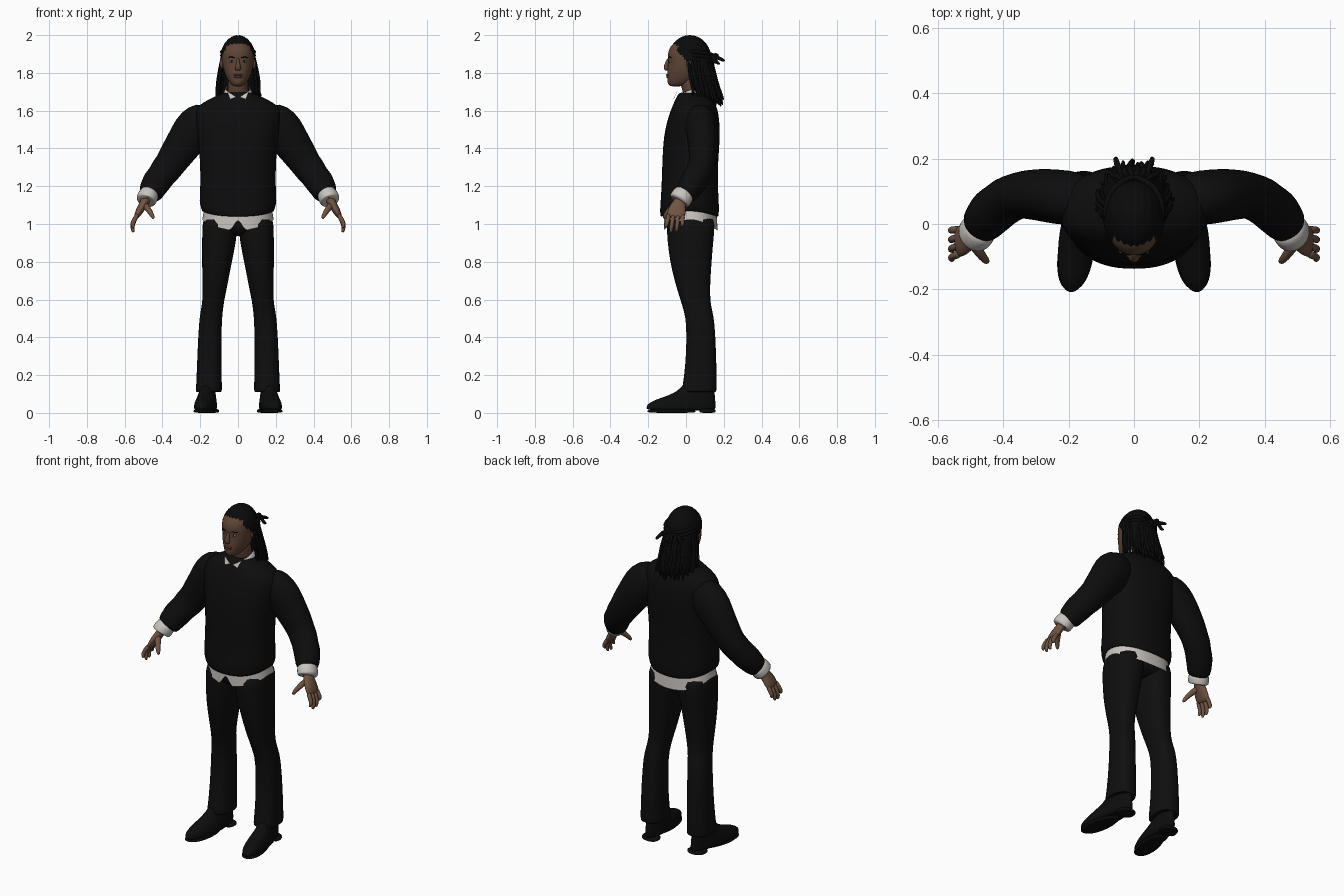
import bpy, bmesh, math, random
from mathutils import Vector

random.seed(4)
TAU = math.tau


def material(name, r, g, b):
    m = bpy.data.materials.new(name)
    m.diffuse_color = (r, g, b, 1)
    return m


KNIT = material("black_knit", 0.004, 0.004, 0.0045)
CLOTH = material("black_trouser_cloth", 0.0045, 0.0045, 0.0045)
LEATHER = material("black_leather", 0.0038, 0.0038, 0.0038)
HAIR = material("black_hair", 0.003, 0.003, 0.003)
WHITE = material("white_shirt", 0.58, 0.55, 0.52)
FACE = material("brown_skin", 0.115, 0.06, 0.038)
HAND = material("light_brown_skin", 0.16, 0.088, 0.055)
LIP = material("lip", 0.10, 0.042, 0.032)
EYE = material("eye_white", 0.36, 0.36, 0.33)


def finish(name, bm, mat, mirror=False, subsurf=1):
    bmesh.ops.recalc_face_normals(bm, faces=bm.faces)
    for f in bm.faces:
        f.smooth = True
    me = bpy.data.meshes.new(name)
    bm.to_mesh(me)
    bm.free()
    me.materials.append(mat)
    ob = bpy.data.objects.new(name, me)
    bpy.context.collection.objects.link(ob)
    if mirror:
        ob.modifiers.new("mirror", 'MIRROR').use_mirror_merge = False
    if subsurf:
        s = ob.modifiers.new("smooth", 'SUBSURF')
        s.levels = s.render_levels = subsurf
    return ob


def skin(bm, rings, cap=True):
    """Join a list of point rings into a surface."""
    vs = [[bm.verts.new(p) for p in r] for r in rings]
    for a, b in zip(vs, vs[1:]):
        for i in range(len(a)):
            j = (i + 1) % len(a)
            bm.faces.new((a[i], a[j], b[j], b[i]))
    if cap:
        bm.faces.new(vs[0])
        bm.faces.new(vs[-1])


def loft(name, rings, mat, n=24, p=2.0, shift=None, mirror=False, cap=True):
    """Horizontal rings given as (z, x_min, x_max, y_front, y_back)."""
    out = []
    for k, (z, x0, x1, y0, y1) in enumerate(rings):
        ring = []
        for i in range(n):
            c, s = math.cos(TAU * i / n), math.sin(TAU * i / n)
            v = Vector(((x0 + x1) / 2 + (x1 - x0) / 2 * math.copysign(abs(c) ** (2 / p), c),
                        (y0 + y1) / 2 + (y1 - y0) / 2 * math.copysign(abs(s) ** (2 / p), s), z))
            ring.append(shift(v, k, c, s) if shift else v)
        out.append(ring)
    bm = bmesh.new()
    skin(bm, out, cap)
    return finish(name, bm, mat, mirror)


def add_tube(bm, pts, n=8, ref=(0, 1, 0), cap=True):
    """Points given as (x, y, z, radius across, radius along ref)."""
    pos = [Vector(q[:3]) for q in pts]
    rings = []
    for i, q in enumerate(pts):
        t = (pos[min(i + 1, len(pts) - 1)] - pos[max(i - 1, 0)]).normalized()
        a = t.cross(Vector(ref)).normalized()
        b = a.cross(t)
        rings.append([pos[i] + a * q[3] * math.cos(TAU * j / n) + b * q[4] * math.sin(TAU * j / n)
                      for j in range(n)])
    skin(bm, rings, cap)


def tube(name, pts, mat, n=16, ref=(0, 1, 0), mirror=True, cap=True):
    bm = bmesh.new()
    add_tube(bm, pts, n, ref, cap)
    return finish(name, bm, mat, mirror)


def blob(name, loc, size, mat, mirror=False):
    bm = bmesh.new()
    bmesh.ops.create_uvsphere(bm, u_segments=16, v_segments=10, radius=1)
    for v in bm.verts:
        v.co = Vector((v.co[i] * size[i] + loc[i] for i in range(3)))
    return finish(name, bm, mat, mirror, 0)


def sym(*rows):
    return [(z, -w, w, a, b) for z, w, a, b in rows]


# sweater body, hem dipping at front and back
def hem_dip(v, k, c, s):
    if k < 4:
        v.z -= 0.03 * abs(s) ** 1.5
    return v


loft("sweater_body", sym(
    (1.10, .178, -.115, .16), (1.06, .185, -.13, .168), (1.075, .194, -.138, .174),
    (1.12, .207, -.138, .176), (1.18, .2, -.13, .17), (1.3, .2, -.127, .168),
    (1.42, .208, -.122, .178), (1.5, .222, -.112, .18), (1.58, .232, -.09, .174),
    (1.625, .215, -.072, .162), (1.655, .165, -.058, .145), (1.685, .1, -.045, .115),
    (1.70, .07, -.03, .09)), KNIT, 32, 2.3, hem_dip)

# sleeves with soft folds
tube("sleeve", [
    (.13, .07, 1.585, .075, .07), (.19, .078, 1.54, .115, .085), (.245, .085, 1.485, .113, .084),
    (.29, .09, 1.42, .097, .08), (.335, .09, 1.355, .09, .074), (.36, .085, 1.315, .081, .07),
    (.385, .075, 1.285, .083, .072), (.405, .06, 1.255, .074, .07), (.43, .042, 1.225, .078, .073),
    (.447, .022, 1.195, .071, .068), (.46, .004, 1.17, .068, .064), (.47, -.012, 1.15, .056, .056),
    (.468, -.01, 1.155, .04, .04)], KNIT, 20)
tube("shirt_cuff", [
    (.462, .0, 1.17, .052, .055), (.475, -.018, 1.15, .055, .06), (.486, -.032, 1.128, .055, .06),
    (.49, -.038, 1.119, .052, .057), (.487, -.034, 1.125, .036, .04)], WHITE, 20)

# trousers
loft("trouser_seat", sym((1.12, .175, -.11, .155), (1.02, .184, -.107, .158), (.97, .18, -.1, .152),
                         (.945, .12, -.07, .12), (.935, .05, -.02, .08)), CLOTH, 28, 2.3)
loft("trouser_leg", [
    (1.05, .005, .182, -.09, .145), (1.0, .002, .188, -.104, .155), (.92, .007, .191, -.1, .146),
    (.8, .032, .191, -.086, .136), (.68, .055, .188, -.056, .128), (.59, .074, .188, -.027, .128),
    (.54, .08, .198, -.012, .14), (.48, .086, .207, .002, .152), (.32, .088, .215, .002, .16),
    (.18, .086, .22, -.012, .163), (.115, .084, .224, -.024, .163), (.108, .088, .22, -.02, .158),
    (.12, .1, .208, .0, .14)], CLOTH, 24, 2.4, mirror=True)


# shirt tail with a centre front split
def tail_edge(v, k, c, s):
    if k:
        if s < 0:
            v.z = 1.025 - .068 * (1 - abs(c)) ** .7 + .075 * max(0, 1 - abs(c) / .14)
        else:
            v.z = 1.025 - .06 * s ** 1.5
    return v


loft("shirt_tail", sym((1.09, .178, -.117, .16), (1.0, .189, -.117, .168)), WHITE, 72, 2.3,
     tail_edge, cap=False)


# shoes, toes turned slightly outward
def toe_out(v, k, c, s):
    v.x += (.1 - v.y) * .12
    if s > 0:
        v.x -= (v.x - .155) * .22 * s
    return v


loft("shoe_upper", [
    (.012, .102, .208, -.2, .15), (.022, .097, .213, -.212, .157), (.045, .097, .213, -.208, .158),
    (.065, .102, .208, -.175, .156), (.085, .107, .203, -.115, .154), (.105, .112, .2, -.065, .152),
    (.125, .116, .194, -.035, .15), (.16, .12, .19, -.01, .14)], LEATHER, 28, 2.2, toe_out, True)
loft("shoe_sole", [(0, .105, .205, -.19, .045), (.004, .098, .212, -.207, .052),
                   (.022, .097, .213, -.212, .055)], LEATHER, 24, 2.3, toe_out, True)
loft("shoe_heel", [(0, .106, .204, .075, .152), (.004, .1, .21, .07, .158),
                   (.025, .1, .21, .07, .158)], LEATHER, 24, 3, toe_out, True)

# hands
tube("palm", [
    (.475, -.015, 1.15, .026, .03), (.492, -.032, 1.12, .024, .032), (.508, -.042, 1.092, .023, .044),
    (.524, -.05, 1.065, .02, .05), (.537, -.054, 1.04, .015, .048), (.541, -.055, 1.032, .008, .04)],
    HAND, 16)
for i, (ya, yb, zb) in enumerate([(-.09, -.108, .978), (-.066, -.08, .955), (-.041, -.05, .958),
                                  (-.017, -.02, .985)]):
    tube("finger_%d" % (i + 1), [
        (.53, ya, 1.055, .013, .013), (.55, ya * .6 + yb * .4, 1.02, .013, .012),
        (.56, ya * .3 + yb * .7, (zb + 1.02) / 2, .012, .0115), (.556, yb, zb + .01, .01, .01),
        (.553, yb, zb, .005, .005)], HAND, 10)
tube("thumb", [(.5, -.045, 1.105, .018, .02), (.48, -.075, 1.085, .018, .018),
               (.463, -.1, 1.06, .014, .014), (.452, -.112, 1.04, .012, .012),
               (.446, -.117, 1.028, .006, .006)], HAND, 10)

# neck and head
tube("neck", [(0, .055, 1.62, .06, .06), (0, .045, 1.69, .056, .058), (0, .03, 1.74, .054, .058),
              (0, .02, 1.8, .056, .06)], FACE, 20, mirror=False)
loft("head", sym(
    (1.728, .018, -.078, -.03), (1.735, .034, -.092, .01), (1.752, .048, -.1, .05),
    (1.775, .062, -.1, .085), (1.8, .072, -.1, .1), (1.83, .08, -.097, .115), (1.86, .085, -.094, .12),
    (1.885, .086, -.097, .125), (1.91, .085, -.096, .125), (1.94, .078, -.084, .115),
    (1.968, .056, -.055, .09), (1.982, .025, -.01, .05)), FACE, 28, 2.1)
tube("nose", [(0, -.088, 1.88, .006, .008), (0, -.096, 1.86, .009, .011), (0, -.103, 1.838, .013, .014),
              (0, -.105, 1.824, .02, .015), (0, -.1, 1.812, .012, .008)], FACE, 12, mirror=False)
blob("upper_lip", (0, -.097, 1.789), (.024, .0085, .006), LIP)
blob("lower_lip", (0, -.096, 1.779), (.021, .0085, .007), LIP)
blob("ear", (.086, .022, 1.848), (.009, .02, .032), FACE, True)
blob("eyeball", (.033, -.083, 1.861), (.0135, .0075, .0055), EYE, True)
blob("iris", (.033, -.0878, 1.861), (.005, .004, .005), HAIR, True)
tube("eyebrow", [(.014, -.094, 1.88, .003, .003), (.033, -.088, 1.885, .004, .004),
                 (.054, -.074, 1.881, .0025, .0025)], HAIR, 8, ref=(0, 0, 1))


# shirt collar and knitted neckline, low at the front
def collar_tilt(v, k, c, s):
    v.z += .03 * s - .012 * max(0, -s) ** 6
    return v


loft("shirt_collar", sym((1.685, .07, -.04, .115), (1.722, .061, -.03, .105),
                         (1.715, .067, -.043, .112), (1.69, .078, -.057, .122)),
     WHITE, 28, 2, collar_tilt, cap=False)
loft("sweater_neckline", sym((1.66, .11, -.065, .14), (1.686, .086, -.064, .13),
                             (1.69, .078, -.056, .122), (1.67, .07, -.045, .115)),
     KNIT, 28, 2, collar_tilt, cap=False)
bm = bmesh.new()
bm.faces.new([bm.verts.new(q) for q in ((.008, -.062, 1.672), (.058, -.046, 1.704), (.042, -.066, 1.66))])
finish("collar_point", bm, WHITE, True, 0)

# braided hair cap, trimmed along the hairline
bm = bmesh.new()
bmesh.ops.create_uvsphere(bm, u_segments=72, v_segments=36, radius=1)
for v in bm.verts:
    ridge = 1 + .018 * abs(math.sin(v.co.x * 15))
    v.co = Vector((v.co.x * .093 * ridge, .02 + v.co.y * .113 * ridge, 1.872 + v.co.z * .126 * ridge))
low = [v for v in bm.verts if v.co.z < max(1.80, 1.926 - max(0, v.co.y + .065) * 1.15)]
bmesh.ops.delete(bm, geom=low, context='VERTS')
finish("hair_cap", bm, HAIR, subsurf=0)
loft("hair_mass", sym((1.93, .07, .02, .115), (1.88, .089, .015, .132), (1.8, .093, .035, .145),
                      (1.72, .1, .05, .163), (1.67, .098, .06, .172), (1.65, .07, .08, .165)), HAIR, 24)

# hanging locks around the sides and back
bm = bmesh.new()
for row in range(3):
    for i in range(22):
        t = math.radians(-8 + 196 * (i + row / 3) / 21.7)
        c, s = math.cos(t), math.sin(t)
        j = [random.uniform(-.01, .01) for _ in range(4)]
        r = random.uniform(.007, .011)
        end = 1.675 - .035 * max(0, s) + random.uniform(-.012, .02) + row * .014
        grow = 1 - .05 * row
        add_tube(bm, [
            (.083 * c, .025 + .1 * s, 1.9 - .02 * row, r * .7, r * .7),
            (.094 * c * grow, .03 + .112 * s, 1.85, r, r),
            (.1 * c * grow + j[0], .038 + .114 * s + j[1] * .5, 1.78, r, r),
            (.107 * c * grow + j[0], .05 + .118 * s + j[2] * .5, 1.725, r, r),
            (.113 * c * grow + j[3], .058 + .128 * s + j[2], end, r * .85, r * .85),
            (.113 * c * grow + j[3], .06 + .13 * s + j[2], end - .01, r * .3, r * .3)], 6)
finish("hanging_locks", bm, HAIR)

# tied-back locks with loose ends behind the crown
bm = bmesh.new()
for k in range(3):
    z = 1.915 - .02 * k
    add_tube(bm, [(.088, .01, z, .008, .008), (.086, .07, z - .005, .011, .011),
                  (.06, .118, z - .012, .011, .011), (.012, .142, z - .02, .012, .012),
                  (-.005, .145, z - .02, .006, .006)], 8, (0, 0, 1))
for x, y, z in ((.054, .207, 1.862), (.03, .175, 1.89), (.012, .18, 1.845), (.07, .165, 1.85)):
    add_tube(bm, [(x * .4, .125, 1.885, .009, .009), (x * .7, .15, 1.89, .011, .011),
                  (x, y - .02, z + .01, .011, .011), (x * 1.05, y, z, .007, .007)], 8, (1, 0, 0))
finish("tied_locks", bm, HAIR, True)
